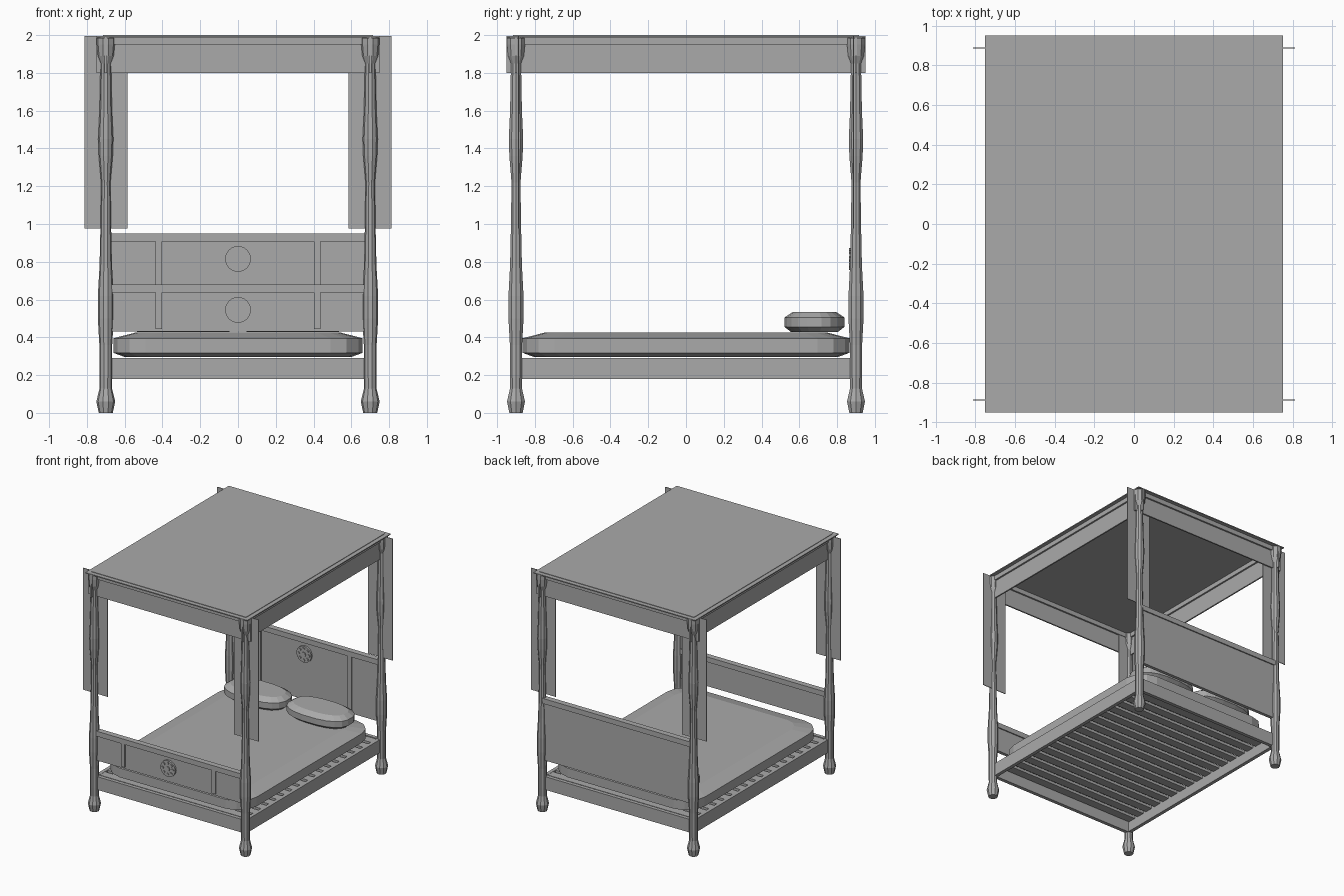
import bpy, bmesh, math

if "Cube" in bpy.data.objects:
    bpy.data.objects.remove(bpy.data.objects["Cube"])

grey = bpy.data.materials.new("plain grey")
grey.diffuse_color = (0.4, 0.4, 0.4, 1)
grey.use_nodes = True
grey.node_tree.nodes["Principled BSDF"].inputs["Base Color"].default_value = grey.diffuse_color


def finish(name, bm, smooth=None):
    bmesh.ops.recalc_face_normals(bm, faces=bm.faces)
    me = bpy.data.meshes.new(name)
    bm.to_mesh(me)
    bm.free()
    me.materials.append(grey)
    ob = bpy.data.objects.new(name, me)
    bpy.context.collection.objects.link(ob)
    return ob


def box(name, x0, x1, y0, y1, z0, z1):
    bm = bmesh.new()
    bmesh.ops.create_cube(bm, size=1)
    for v in bm.verts:
        v.co = (x0 + (v.co.x + .5) * (x1 - x0),
                y0 + (v.co.y + .5) * (y1 - y0),
                z0 + (v.co.z + .5) * (z1 - z0))
    return finish(name, bm)


def loft(name, rings):
    """Skin a list of equal-length point rings and cap both ends."""
    bm = bmesh.new()
    loops = [[bm.verts.new(p) for p in ring] for ring in rings]
    n = len(loops[0])
    for a, b in zip(loops, loops[1:]):
        for i in range(n):
            j = (i + 1) % n
            bm.faces.new((a[i], a[j], b[j], b[i]))
    bm.faces.new(loops[0][::-1])
    bm.faces.new(loops[-1])
    return finish(name, bm)


def rounded_rect(cx, cy, z, hx, hy, r, seg):
    pts = []
    for k, (sx, sy) in enumerate(((1, 1), (-1, 1), (-1, -1), (1, -1))):
        for s in range(seg + 1):
            a = math.pi / 2 * (k + s / seg)
            pts.append((cx + sx * (hx - r) + r * math.cos(a),
                        cy + sy * (hy - r) + r * math.sin(a), z))
    return pts


def oval(cx, cy, z, a, b, n=20, e=0.8):
    pts = []
    for i in range(n):
        t = 2 * math.pi * (i + .5) / n
        c, s = math.cos(t), math.sin(t)
        pts.append((cx + a * math.copysign(abs(c) ** e, c),
                    cy + b * math.copysign(abs(s) ** e, s), z))
    return pts


def disc(name, x, z, y0, y1, r, n):
    return loft(name, [[(x + r * math.cos(2 * math.pi * i / n), y,
                         z + r * math.sin(2 * math.pi * i / n)) for i in range(n)]
                       for y in (y0, y1)])


# Turned posts
post_profile = [(0, .037), (.06, .050), (.13, .033), (.20, .034), (.36, .034),
                (.50, .042), (.62, .042), (.78, .033), (1.0, .028), (1.22, .025),
                (1.36, .037), (1.45, .040), (1.60, .033), (1.85, .028),
                (1.89, .044), (1.95, .050), (1.985, .050)]
for sx in (-1, 1):
    for sy in (-1, 1):
        loft("post", [[(sx * .70 + r * math.cos(math.pi * i / 5),
                        sy * .90 + r * math.sin(math.pi * i / 5), z)
                       for i in range(10)] for z, r in post_profile])
        # Corner curtain
        xs = sorted((sx * .585, sx * .812))
        box("curtain", *xs, sy * .887 - .003, sy * .887 + .003, .975, 1.994)

for s in (-1, 1):
    # Bed rails
    box("side_rail", s * .69 - .015, s * .69 + .015, -.89, .89, .18, .29)
    box("end_rail", -.69, .69, s * .89 - .015, s * .89 + .015, .18, .29)
    # Canopy rails and valances
    box("canopy_side_rail", s * .70 - .02, s * .70 + .02, -.88, .88, 1.95, 1.99)
    box("canopy_end_rail", -.68, .68, s * .90 - .02, s * .90 + .02, 1.95, 1.99)
    box("side_valance", s * .70 - .006, s * .70 + .006, -.95, .95, 1.80, 1.99)
    box("end_valance", -.75, .75, s * .90 - .006, s * .90 + .006, 1.80, 1.99)

# Canopy roof with a shallow raised field
box("canopy_roof", -.75, .75, -.95, .95, 1.988, 1.996)
box("canopy_field", -.715, .715, -.915, .915, 1.995, 2.0)

# Slats across the frame
count = 17
for i in range(count):
    y = -.83 + 1.66 * i / (count - 1)
    box("slat", -.68, .68, y - .036, y + .036, .265, .288)

# Headboard and footboard with cap, stiles and rosette
for name, y, top, zc in (("headboard", .90, .95, .815), ("footboard", -.90, .68, .545)):
    box(name, -.69, .69, y - .014, y + .014, .43, top - .02)
    box(name + "_cap", -.69, .69, y - .024, y + .024, top - .043, top)
    for s in (-1, 1):
        box(name + "_stile", s * .42 - .017, s * .42 + .017,
            y - .024, y - .01, .445, top - .04)
    disc("rosette", 0, zc, y - .03, y - .01, .068, 24)
    disc("rosette_boss", 0, zc, y - .037, y - .028, .02, 10)
    for k in range(8):
        a = math.pi / 4 * k
        disc("rosette_bead", .047 * math.cos(a), zc + .047 * math.sin(a),
             y - .037, y - .028, .011, 8)

# Mattress
loft("mattress", [rounded_rect(0, 0, z, .66 - d, .865 - d, .17 - d * .4, 3)
                  for z, d in ((.296, .06), (.318, 0), (.395, 0), (.426, .12))])

# Pillows
for s in (-1, 1):
    loft("pillow", [oval(s * .29, .68, z, .28 - d, .16 - d)
                    for z, d in ((.428, .035), (.455, 0), (.505, 0), (.535, .045))])
